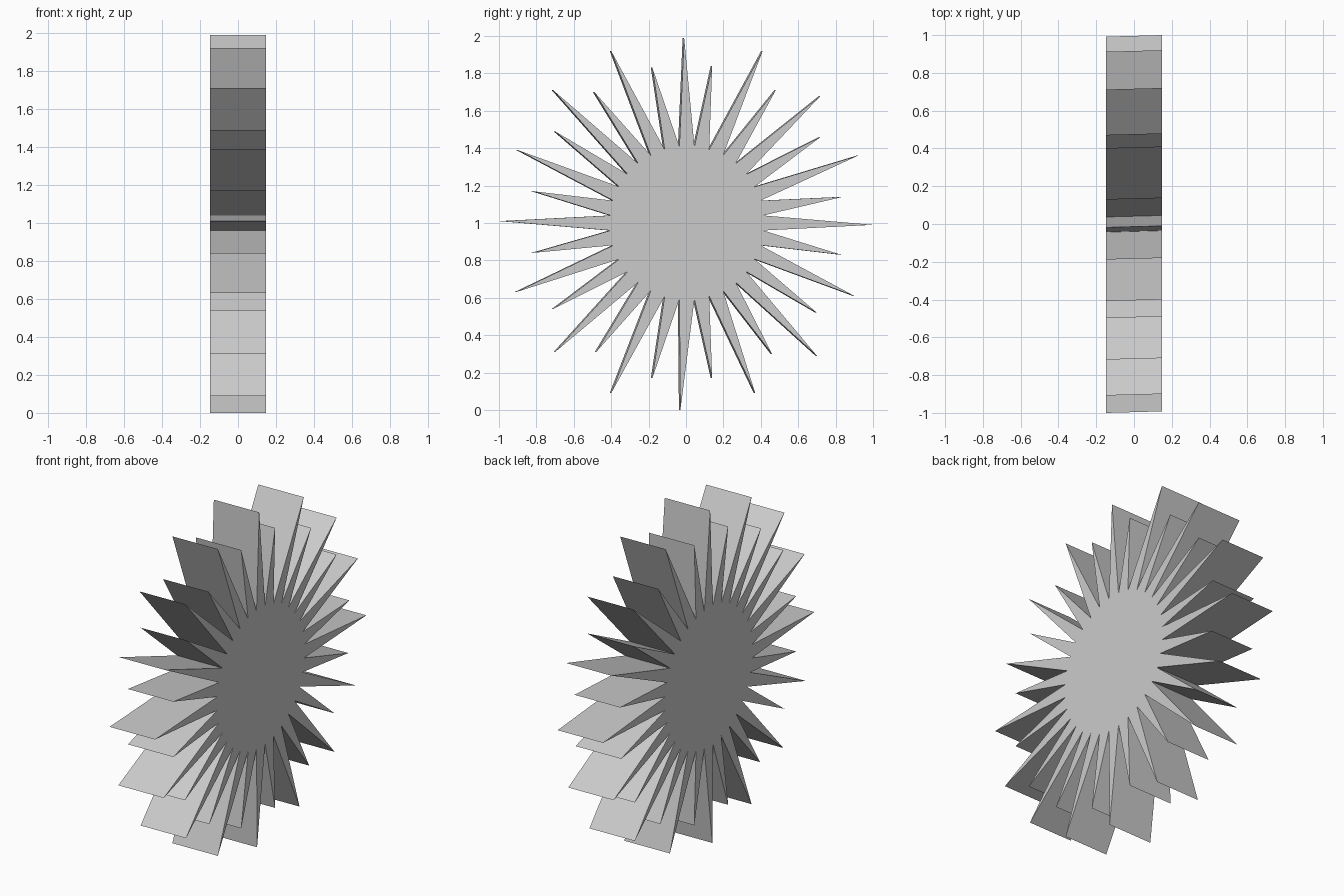
import bpy
import bmesh
from math import sin, cos, pi

# Remove the default object only
default = bpy.data.objects.get("Cube")
if default:
    bpy.data.objects.remove(default, do_unlink=True)

HALF_WIDTH = 0.147
HUB_RADIUS = 0.41
HUB_CENTRE = (0.005, 1.0)
SKEW = 0.008  # slight sideways lean of the extrusion

# Spike tips (y, z), clockwise from the top, alternating long and short
tips = [
    (-.01, 1.99), (.14, 1.84), (.41, 1.92), (.48, 1.71),
    (.72, 1.68), (.72, 1.46), (.92, 1.36), (.84, 1.14),
    (1, .99), (.83, .83), (.9, .61), (.7, .52),
    (.7, .29), (.46, .3), (.37, .09), (.14, .17),
    (-.03, 0), (-.18, .17), (-.4, .09), (-.48, .31),
    (-.7, .31), (-.71, .54), (-.91, .63), (-.82, .84),
    (-.992, 1.01), (-.82, 1.17), (-.9, 1.39), (-.7, 1.49),
    (-.71, 1.71), (-.49, 1.7), (-.4, 1.92), (-.18, 1.83),
]


def flat_material(name, colour):
    material = bpy.data.materials.new(name)
    material.use_nodes = True
    material.diffuse_color = colour
    for node in material.node_tree.nodes:
        if node.type == 'BSDF_PRINCIPLED':
            node.inputs["Base Color"].default_value = colour
    return material


def star_outline(points):
    """Follow each tip with the valley on the hub circle beside it."""
    outline = []
    step = 2 * pi / len(points)
    for index, tip in enumerate(points):
        angle = (index + 0.5) * step
        valley = (HUB_CENTRE[0] + HUB_RADIUS * sin(angle),
                  HUB_CENTRE[1] + HUB_RADIUS * cos(angle))
        outline += [tip, valley]
    return outline


# Spiked wheel: one flat star profile, extruded across x
bm = bmesh.new()
profile = [bm.verts.new((HALF_WIDTH, y, z)) for y, z in star_outline(tips)]
cap = bm.faces.new(profile)
extruded = bmesh.ops.extrude_face_region(bm, geom=[cap], use_keep_orig=True)
far_side = [item for item in extruded["geom"] if isinstance(item, bmesh.types.BMVert)]
bmesh.ops.translate(bm, verts=far_side, vec=(-2 * HALF_WIDTH, -SKEW, 0))
bmesh.ops.recalc_face_normals(bm, faces=bm.faces[:])

mesh = bpy.data.meshes.new("spiked_wheel")
bm.to_mesh(mesh)
bm.free()
mesh.materials.append(flat_material("light_grey", (0.6, 0.6, 0.6, 1.0)))
wheel = bpy.data.objects.new("spiked_wheel", mesh)
bpy.context.collection.objects.link(wheel)
